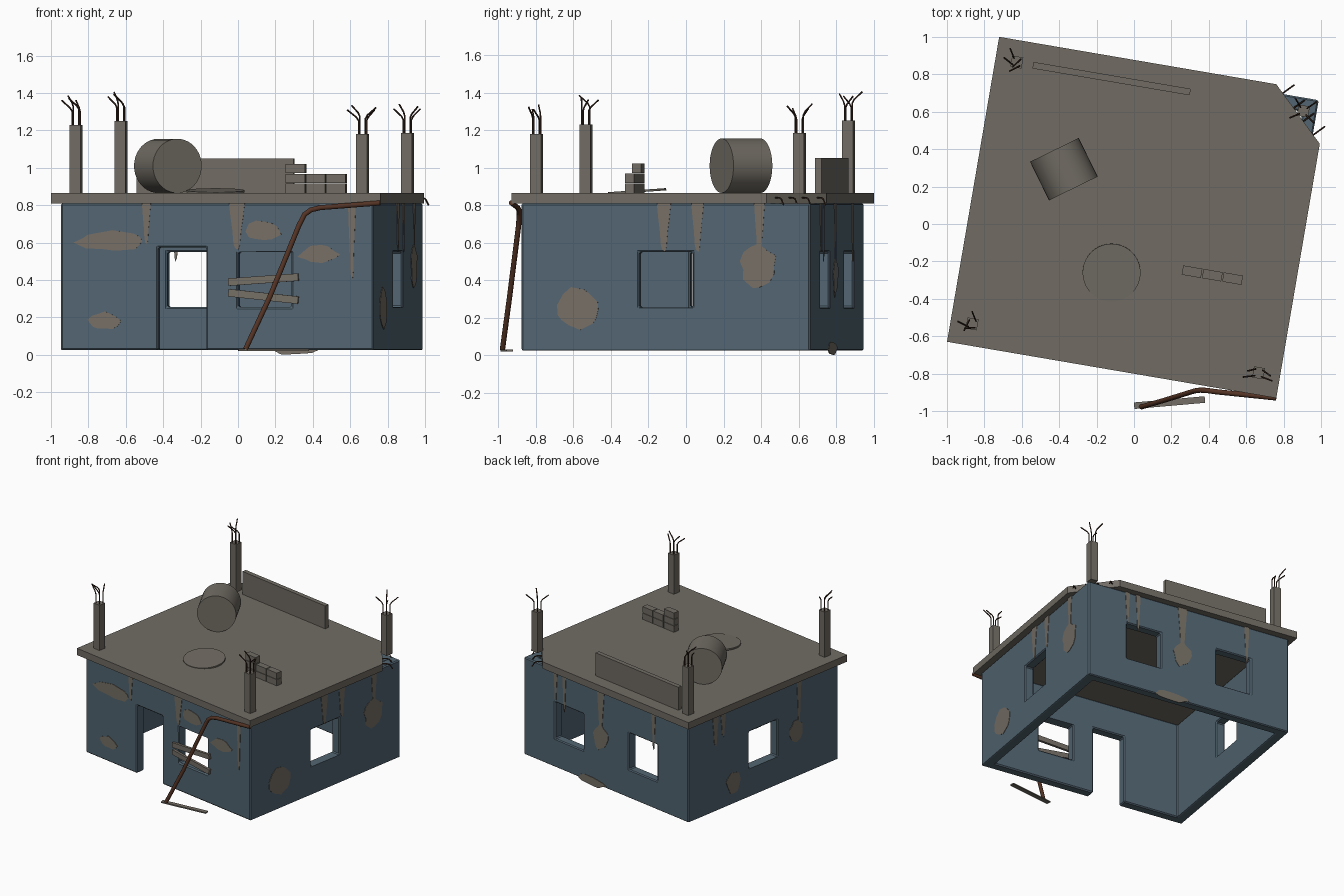
import bpy, bmesh, math, random
from mathutils import Matrix, Vector

if "Cube" in bpy.data.objects:
    bpy.data.objects.remove(bpy.data.objects["Cube"], do_unlink=True)
random.seed(4)


def material(name, rgb):
    m = bpy.data.materials.new(name)
    m.use_nodes = True
    m.diffuse_color = (*rgb, 1)
    m.node_tree.nodes["Principled BSDF"].inputs["Base Color"].default_value = (*rgb, 1)
    m.node_tree.nodes["Principled BSDF"].inputs["Roughness"].default_value = 0.9
    return m


BLUE = material("faded blue paint", (0.085, 0.13, 0.165))
CONCRETE = material("grey concrete", (0.165, 0.15, 0.127))
PLASTER = material("bare plaster", (0.18, 0.158, 0.13))
WOOD = material("weathered wood", (0.175, 0.155, 0.13))
RUST = material("rusty pipe", (0.09, 0.034, 0.018))
REBAR = material("dark rebar", (0.045, 0.022, 0.014))

# The house stands turned a little about z
HOUSE = Matrix.Translation((0.02, 0.035, 0)) @ Matrix.Rotation(math.radians(-9.7), 4, "Z")
WORLD = Matrix()
HX, HY, BASE, EAVE, ROOF = 0.848, 0.781, 0.025, 0.81, 0.865


def add(name, bm, mat, matrix=HOUSE):
    bmesh.ops.recalc_face_normals(bm, faces=bm.faces)
    mesh = bpy.data.meshes.new(name)
    bm.to_mesh(mesh)
    bm.free()
    mesh.materials.append(mat)
    ob = bpy.data.objects.new(name, mesh)
    bpy.context.collection.objects.link(ob)
    ob.matrix_world = matrix
    return ob


def activate(ob):
    bpy.ops.object.select_all(action="DESELECT")
    ob.select_set(True)
    bpy.context.view_layer.objects.active = ob


def box(name, centre, size, mat, matrix=HOUSE, turn=WORLD):
    bm = bmesh.new()
    bmesh.ops.create_cube(bm, size=1)
    bm.transform(Matrix.Translation(centre) @ turn @ Matrix.Diagonal((*size, 1)))
    return add(name, bm, mat, matrix)


def prism(name, points, offset, mat, matrix=HOUSE):
    """Extrude a flat outline by an offset vector."""
    bm = bmesh.new()
    face = bm.faces.new([bm.verts.new(p) for p in points])
    ext = bmesh.ops.extrude_face_region(bm, geom=[face], use_keep_orig=True)
    moved = [g for g in ext["geom"] if isinstance(g, bmesh.types.BMVert)]
    bmesh.ops.translate(bm, verts=moved, vec=offset)
    return add(name, bm, mat, matrix)


def tubes(name, paths, radius, mat, matrix=HOUSE, sides=1):
    """Round bars that follow the given paths."""
    curve = bpy.data.curves.new(name, "CURVE")
    curve.dimensions = "3D"
    curve.bevel_depth, curve.bevel_resolution, curve.use_fill_caps = radius, sides, True
    for path in paths:
        spline = curve.splines.new("POLY")
        spline.points.add(len(path) - 1)
        for p, co in zip(spline.points, path):
            p.co = (*co, 1)
    curve.materials.append(mat)
    ob = bpy.data.objects.new(name, curve)
    bpy.context.collection.objects.link(ob)
    ob.matrix_world = matrix
    activate(ob)
    bpy.ops.object.convert(target="MESH")
    bpy.ops.object.shade_smooth_by_angle(angle=math.radians(50))


# Hollow walls with the door and windows cut out
walls = box("walls", (0, 0, (BASE + EAVE) / 2), (2 * HX, 2 * HY, EAVE - BASE), BLUE)
T = 0.075
WIN_Z, WIN = 0.4025, 0.29
cuts = [((0, 0, 0.4), (2 * (HX - T), 2 * (HY - T), 2)),
        ((-0.19, -HY, 0.275), (0.262, 0.3, 0.6)),
        ((0.258, -HY, WIN_Z), (WIN, 0.3, 0.295))]
for s in (-1, 1):
    cuts.append(((s * 0.38, HY, WIN_Z), (WIN, 0.3, 0.295)))
    cuts.append(((s * HX, 0, WIN_Z), (0.3, WIN, 0.295)))
cutters = []
for centre, size in cuts:
    cutter = box("opening_cutter", centre, size, BLUE)
    cutter.hide_render = True
    cutters.append(cutter)
    mod = walls.modifiers.new("opening", "BOOLEAN")
    mod.object, mod.operation, mod.solver = cutter, "DIFFERENCE", "EXACT"
bevel = walls.modifiers.new("worn_edges", "BEVEL")
bevel.width, bevel.segments, bevel.limit_method = 0.008, 1, "ANGLE"
activate(walls)
for mod in list(walls.modifiers):
    bpy.ops.object.modifier_apply(modifier=mod.name)
for cutter in cutters:
    bpy.data.objects.remove(cutter, do_unlink=True)

# Roof slab with one broken corner
RX, RY = 0.893, 0.827
outline = [(-RX, -RY), (RX, -RY), (RX, 0.552), (0.61, RY), (-RX, RY)]
prism("roof_slab", [(x, y, EAVE) for x, y in outline], (0, 0, ROOF - EAVE), CONCRETE)

# Column stubs, each with four splayed bars
columns = {
    "front_left_side": (-0.777, -0.71, 1.23, [(-1, 0.3), (-0.9, -0.2), (-0.3, -1), (-0.5, 0.8)]),
    "back_left_side": (-0.777, 0.71, 1.25, [(-0.9, 0.5), (-0.8, -0.6), (-0.5, 0.8), (-0.6, -0.8)]),
    "front_right_side": (0.777, -0.71, 1.18, [(-1, -0.3), (1, -0.2), (-0.7, -0.3), (0.8, -0.4)]),
    "back_right_side": (0.777, 0.71, 1.185, [(-0.8, -0.5), (0.8, -0.6), (-0.6, 0.7), (0.7, 0.7)]),
}
for name, (x, y, top, bends) in columns.items():
    box(name + "_column", (x, y, (ROOF - 0.005 + top) / 2), (0.06, 0.06, top - ROOF + 0.005), CONCRETE)
    bars = []
    for i, (dx, dy) in enumerate(bends):
        px, py = x + (i % 2 - 0.5) * 0.036, y + (i // 2 - 0.5) * 0.036
        h = 0.07 + 0.012 * (i % 3)
        bars.append([(px, py, top - 0.01), (px, py, top + h),
                     (px + dx * 0.012, py + dy * 0.012, top + h + 0.02),
                     (px + dx * 0.06, py + dy * 0.06, top + h + 0.06)])
    tubes(name + "_rebar", bars, 0.0045, REBAR)

# Bars drooping from the broken slab edge
a, b = Vector((0.61, RY, 0.84)), Vector((RX, 0.552, 0.84))
out = Vector((0.7, 0.71, 0))
bars = []
for t in (0.15, 0.4, 0.62, 0.85):
    p = a.lerp(b, t)
    bars.append([p - out * 0.03, p + out * 0.035, p + out * 0.055 - Vector((0, 0, 0.008)),
                 p + out * 0.075 - Vector((0, 0, 0.04))])
tubes("broken_corner_rebar", bars, 0.0045, REBAR)

# Parapet fragment
box("parapet_fragment", (-0.263, 0.708, 0.957), (0.853, 0.035, 0.186), CONCRETE)

# Stack of bricks
for row, count in enumerate((3, 3, 1)):
    for i in range(count):
        box("brick", (0.335 + 0.11 * i, -0.237, 0.89 + 0.053 * row), (0.104, 0.05, 0.05), CONCRETE)


def cylinder(name, radius, depth, matrix):
    bm = bmesh.new()
    bmesh.ops.create_cone(bm, cap_ends=True, segments=40, radius1=radius, radius2=radius, depth=depth)
    activate(add(name, bm, CONCRETE, matrix))
    bpy.ops.object.shade_smooth_by_angle(angle=math.radians(40))


# Fallen water tank and its lid
axis = Vector((-0.44, 0.9, 0)).to_track_quat("Z", "Y").to_matrix().to_4x4()
cylinder("water_tank", 0.145, 0.23, Matrix.Translation((-0.375, 0.293, 1.01)) @ axis)
cylinder("tank_lid", 0.155, 0.012,
         Matrix.Translation((-0.12, -0.26, 0.874)) @ Matrix.Rotation(math.radians(4), 4, "X"))

# Bent drain pipe and the plank under it
tubes("drain_pipe", [[(0.76, -0.93, 0.812), (0.44, -0.897, 0.787), (0.39, -0.89, 0.775),
                      (0.355, -0.888, 0.75), (0.325, -0.892, 0.69), (0.17, -0.94, 0.31),
                      (0.04, -0.978, 0.03)]], 0.014, RUST, WORLD, 3)
box("ground_plank", (0.19, -0.955, 0.025), (0.38, 0.035, 0.01), WOOD, WORLD,
    Matrix.Rotation(math.radians(5), 4, "Z"))

# Boards nailed over the front window
for z, tilt in ((0.402, -4), (0.312, 6)):
    box("window_board", (0.253, -HY - 0.012, z), (0.38, 0.02, 0.04), WOOD, HOUSE,
        Matrix.Rotation(math.radians(tilt), 4, "Y"))


# Patches of lost paint and drips, as thin plates on each wall
def plate(name, outline, side, depth):
    wall = HOUSE @ Matrix.Rotation(side * math.pi / 2, 4, "Z") @ Matrix.Translation((0, -depth, 0))
    prism(name, [(u, 0.002, z) for u, z in outline], (0, -0.005, 0), PLASTER, wall)


def patch(u, z, ru, rz):
    n = 13
    for i in range(n):
        ang = 2 * math.pi * (i + random.uniform(-0.25, 0.25)) / n
        r = random.uniform(0.8, 1.08)
        yield u + ru * r * math.cos(ang), max(0, z + rz * r * math.sin(ang))


def drip(u, w, low):
    drop = EAVE - low
    half = [(1, 0), (0.8, 0.3), (0.55, 0.6), (0.4, 0.9), (0.2, 1)]
    right = [(u + w * k, EAVE - drop * t) for k, t in half]
    left = [(u - w * k * 0.9, EAVE - drop * t * 0.95) for k, t in reversed(half)]
    return right + left


damage = [
    (HY, [(-0.57, 0.61, 0.2, 0.055), (-0.61, 0.18, 0.09, 0.05),
          (0.245, 0.665, 0.105, 0.055), (0.55, 0.535, 0.11, 0.05)],
     [(-0.385, 0.025, 0.59), (0.105, 0.045, 0.56), (0.73, 0.022, 0.4)]),
    (HX, [(-0.47, 0.25, 0.13, 0.11), (0.5, 0.48, 0.1, 0.12)],
     [(-0.012, 0.04, 0.55), (0.17, 0.035, 0.55), (0.505, 0.03, 0.5)]),
    (HY, [(-0.055, 0.42, 0.08, 0.11), (-0.15, 0.037, 0.15, 0.037)],
     [(-0.52, 0.02, 0.55), (-0.43, 0.02, 0.5), (-0.055, 0.04, 0.45), (0.49, 0.022, 0.5)]),
    (HX, [(-0.31, 0.2, 0.08, 0.09), (0.34, 0.4, 0.07, 0.09)],
     [(-0.5, 0.035, 0.55), (-0.42, 0.03, 0.6), (0.37, 0.025, 0.45)]),
]
for side, (depth, patches, drips) in enumerate(damage):
    for p in patches:
        plate("paint_patch", list(patch(*p)), side, depth)
    for d in drips:
        plate("water_stain", drip(*d), side, depth)
